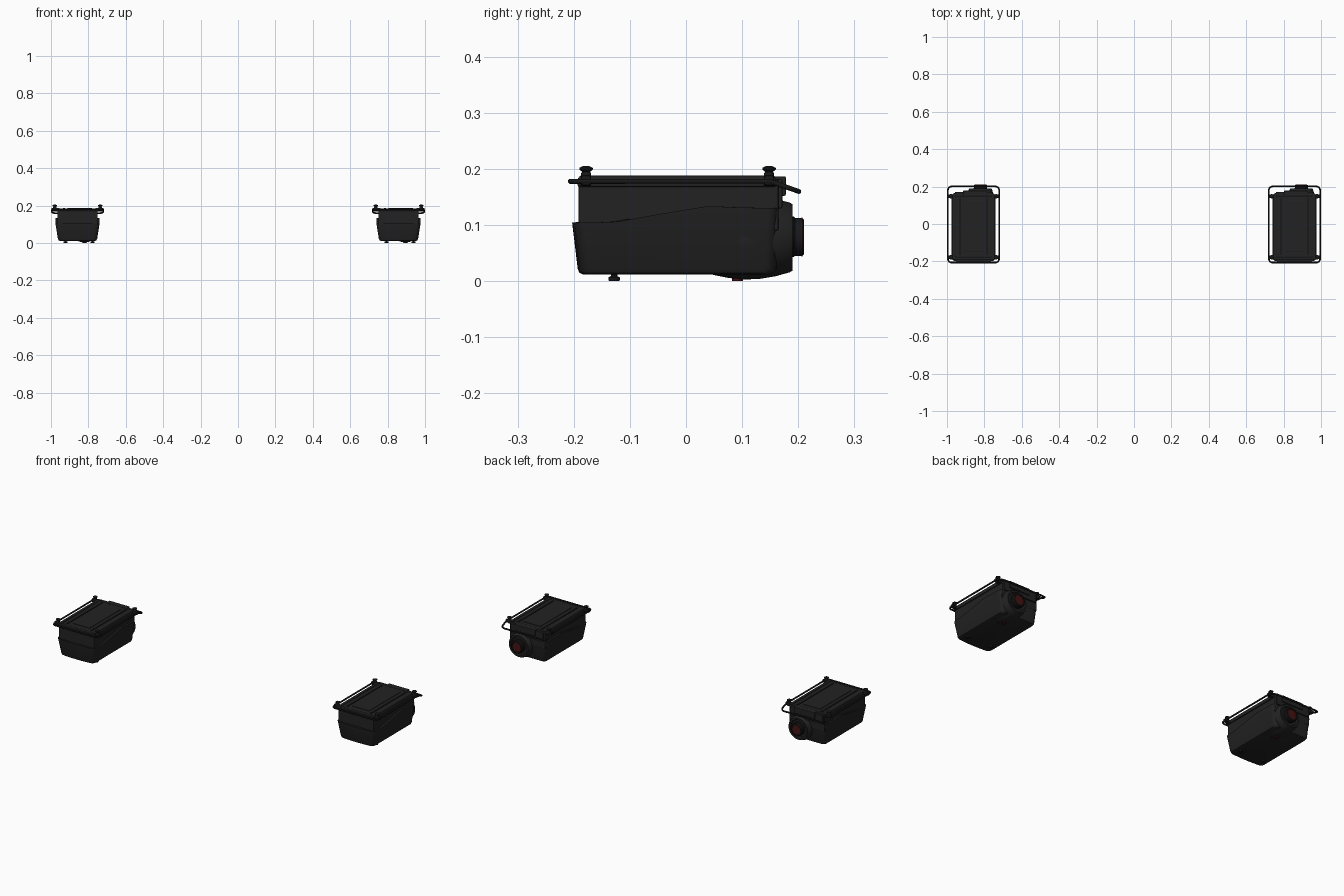
import bpy, bmesh, math
from mathutils import Vector

if "Cube" in bpy.data.objects:
    bpy.data.objects.remove(bpy.data.objects["Cube"])

def mat(name, rgb):
    m = bpy.data.materials.new(name)
    m.diffuse_color = (*rgb, 1)
    m.use_nodes = True
    m.node_tree.nodes["Principled BSDF"].inputs["Base Color"].default_value = m.diffuse_color
    return m

BODY = mat("charcoal plastic", (0.016, 0.016, 0.016))
TRIM = mat("black metal", (0.009, 0.009, 0.009))
RED = mat("dark red", (0.06, 0.006, 0.006))
CENTRE = 0.858   # x offset of each unit

def finish(bm, name, m, cx, smooth=True, bevel=0):
    bmesh.ops.recalc_face_normals(bm, faces=bm.faces)
    me = bpy.data.meshes.new(name)
    bm.to_mesh(me)
    bm.free()
    ob = bpy.data.objects.new(name, me)
    bpy.context.collection.objects.link(ob)
    ob.location.x = cx
    me.materials.append(m)
    if bevel:
        b = ob.modifiers.new("bevel", 'BEVEL')
        b.width, b.segments = bevel, 2
    if smooth:
        bpy.ops.object.select_all(action='DESELECT')
        ob.select_set(True)
        bpy.context.view_layer.objects.active = ob
        bpy.ops.object.shade_smooth_by_angle(angle=math.radians(35))
    return ob

def box(name, m, cx, x0, x1, y0, y1, z0, z1, bevel=0):
    bm = bmesh.new()
    bmesh.ops.create_cube(bm, size=1)
    for v in bm.verts:
        v.co = Vector(((x0+x1)/2 + v.co.x*(x1-x0), (y0+y1)/2 + v.co.y*(y1-y0),
                       (z0+z1)/2 + v.co.z*(z1-z0)))
    return finish(bm, name, m, cx, False, bevel)

def lathe(name, m, cx, profile, centre, axis, n=32):
    """Revolve (radius, height) pairs about an axis through centre."""
    bm = bmesh.new()
    rings = []
    for r, h in profile:
        ring = []
        for i in range(n):
            a = math.tau*i/n
            c, s = r*math.cos(a), r*math.sin(a)
            p = Vector((c, h, s)) if axis == 'Y' else Vector((c, s, h))
            ring.append(bm.verts.new(p + Vector(centre)))
        rings.append(ring)
    for a, b in zip(rings, rings[1:]):
        for i in range(n):
            bm.faces.new((a[i], a[(i+1) % n], b[(i+1) % n], b[i]))
    bm.faces.new(rings[0])
    bm.faces.new(rings[-1])
    return finish(bm, name, m, cx)

def seam(y):
    """Height of the shell's upper edge along the depth."""
    pts = [(-1, .105), (-.13, .105), (-.04, .121), (.04, .134), (.10, .131), (1, .128)]
    for (a, za), (b, zb) in zip(pts, pts[1:]):
        if y <= b:
            return za + (zb-za)*(y-a)/(b-a)

def outline(hw, y0, y1, r):
    """Rounded rectangle with subdivided sides and a gently bowed front."""
    out = []
    for sx, sy, a0 in ((1, 1, 0), (-1, 1, 90), (-1, -1, 180), (1, -1, 270)):
        cx, cy = sx*(hw-r), (y1-r if sy > 0 else y0+r)
        for k in range(6):
            a = math.radians(a0 + 18*k)
            out.append((cx + r*math.cos(a), cy + r*math.sin(a)))
        nxt = {(1, 1): 'b', (-1, 1): 'l', (-1, -1): 'f', (1, -1): 'r'}[(sx, sy)]
        for k in range(1, 12):
            t = k/12
            x, y = (hw-r)*(1-2*t), y0+r+(y1-y0-2*r)*t
            out.append({'b': (x, y1), 'f': (-x, y0), 'r': (hw, y),
                        'l': (-hw, y0+y1-y)}[nxt])
    return [(x, y - (.006*(1-(x/hw)**2) if y < y0+r else 0)) for x, y in out]

def shell(cx):
    bm = bmesh.new()
    layers = [(.094, -.178, .150, .012, .012), (.101, -.184, .157, .018, .015),
              (.105, -.187, .161, .020, .022), (.118, -.197, .165, .020, None),
              (.114, -.193, .162, .018, None)]
    rings = [[bm.verts.new((x, y, seam(y) if z is None else z))
              for x, y in outline(hw, y0, y1, r)] for hw, y0, y1, r, z in layers]
    n = len(rings[0])
    for a, b in zip(rings, rings[1:]):
        for i in range(n):
            bm.faces.new((a[i], a[(i+1) % n], b[(i+1) % n], b[i]))
    bm.faces.new(rings[0])
    bmesh.ops.triangulate(bm, faces=[bm.faces.new(rings[-1])])
    finish(bm, "lower_shell", BODY, cx)

def tube(name, m, cx, pts, r, cyclic):
    cu = bpy.data.curves.new(name, 'CURVE')
    cu.dimensions = '3D'
    cu.bevel_depth, cu.bevel_resolution, cu.use_fill_caps = r, 3, True
    s = cu.splines.new('POLY')
    s.points.add(len(pts)-1)
    for p, co in zip(s.points, pts):
        p.co = (*co, 1)
    s.use_cyclic_u = cyclic
    ob = bpy.data.objects.new(name, cu)
    ob.location.x = cx
    bpy.context.collection.objects.link(ob)
    cu.materials.append(m)

def rail(cx):
    def z(y):
        return .178 if y < .15 else .178 - .018*(y-.15)/.051
    pts, r = [], .02
    for sx, sy, a0 in ((1, 1, 0), (-1, 1, 90), (-1, -1, 180), (1, -1, 270)):
        corner = []
        for k in range(7):
            a = math.radians(a0 + 15*k)
            y = (.181 if sy > 0 else -.186) + r*math.sin(a)
            corner.append((sx*(.137-r) + r*math.cos(a), y, z(y)))
        if (sx, sy) == (1, 1):
            corner.insert(0, (.137, .15, .178))
        if (sx, sy) == (-1, 1):
            corner.append((-.137, .15, .178))
        pts += corner
    tube("carrying_rail", TRIM, cx, pts, .0045, True)

for cx in (-CENTRE, CENTRE):
    shell(cx)
    # upper case, lid and raised top frame
    box("upper_case", BODY, cx, -.108, .108, -.192, .165, .09, .182, .004)
    box("lid", BODY, cx, -.113, .113, -.193, .160, .168, .185, .003)
    box("rear_lid_lip", BODY, cx, -.055, .070, .15, .178, .152, .187, .003)
    box("rear_panel", BODY, cx, -.100, .100, .15, .172, .130, .182, .003)
    for s in (-1, 1):
        xa, xb = sorted((s*.068, s*.078))
        box("lid_long_rib", TRIM, cx, xa, xb, -.165, .140, .18, .188)
        xa, xb = sorted((s*.096, s*.112))
        box("lid_edge_strip", BODY, cx, xa, xb, -.190, .158, .18, .188, .002)
    box("lid_panel", BODY, cx, -.052, .052, -.150, .125, .18, .188, .002)
    # lens barrel with bulge below, nozzle and red lens rim
    lathe("lens_barrel", BODY, cx,
          [(.060, .03), (.067, .05), (.072, .075), (.075, .10), (.074, .13),
           (.069, .16), (.062, .185), (.059, .19), (.050, .19), (.046, .182),
           (.038, .182)], (.037, 0, .078), 'Y', 48)
    lathe("lens_nozzle", TRIM, cx,
          [(.036, .17), (.036, .192), (.034, .194), (.034, .207), (.031, .21),
           (.026, .21), (.022, .198)], (.037, 0, .079), 'Y', 40)
    lathe("lens_red_ring", RED, cx, [(.0345, .2055), (.0345, .2075)],
          (.037, 0, .079), 'Y', 40)
    lathe("lens_glass", TRIM, cx, [(.022, .197), (.016, .201), (.006, .203)],
          (.037, 0, .079), 'Y')
    # rail, cross bars and corner clamps
    rail(cx)
    for y in (-.178, .148):
        tube("cross_bar", TRIM, cx, [(-.137, y, .180), (.137, y, .180)], .0065, False)
        for s in (-1, 1):
            lathe("clamp_knob", TRIM, cx,
                  [(.009, .170), (.009, .192), (.007, .195), (.012, .199),
                   (.012, .202), (.006, .205)], (s*.121, y, 0), 'Z', 16)
            xa, xb = sorted((s*.104, s*.140))
            box("clamp_block", TRIM, cx, xa, xb, y-.009, y+.009, .171, .188, .003)
    # feet
    for x, y in ((-.064, -.128), (.080, -.128)):
        lathe("front_foot", TRIM, cx, [(.009, 0), (.010, .002), (.010, .007), (.006, .009),
                                       (.006, .016)], (x, y, 0), 'Z', 20)
    lathe("rear_foot", RED, cx, [(.010, 0), (.010, .006)], (.037, .092, 0), 'Z', 20)
